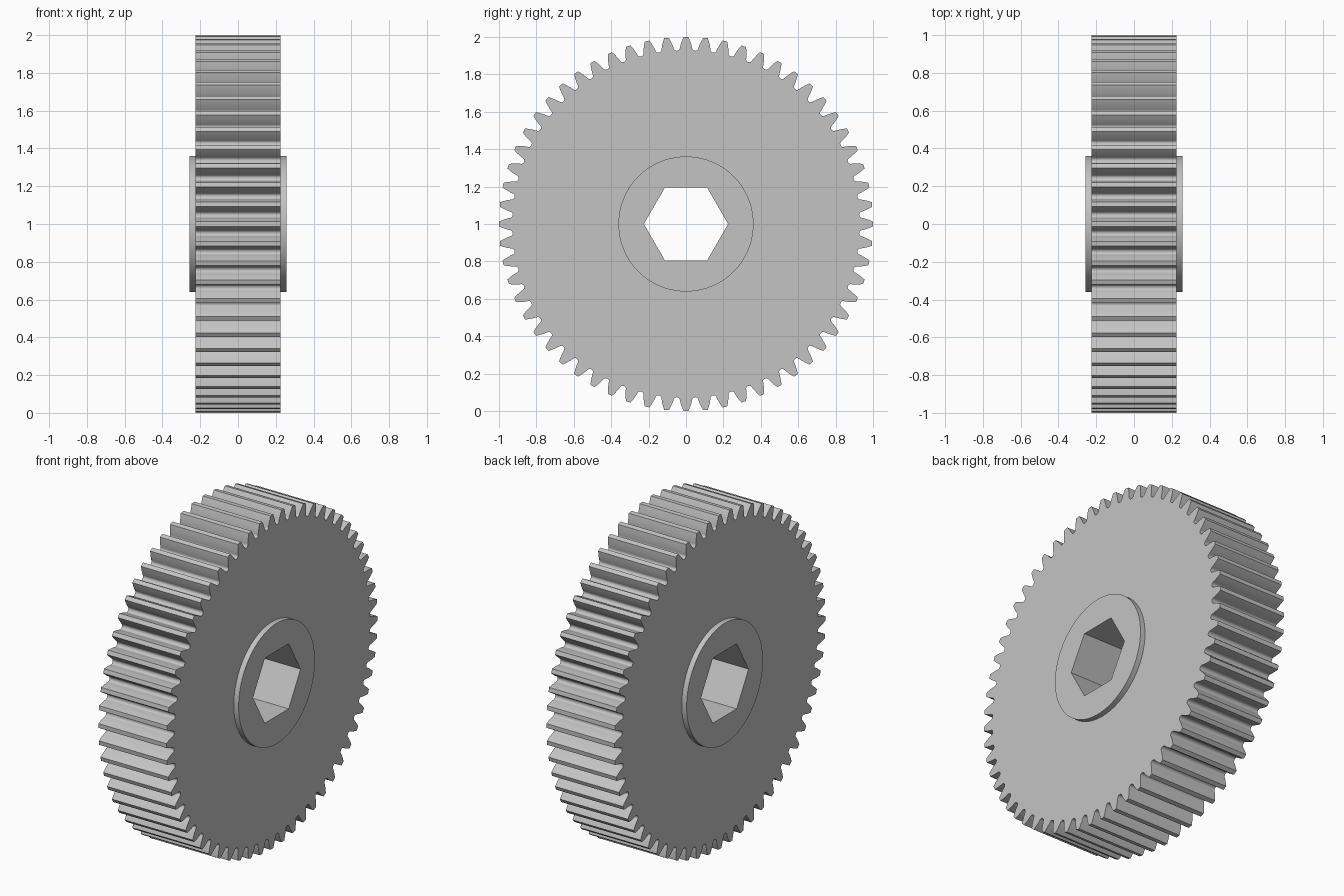
import bpy
import bmesh
from math import acos, cos, sin, tan, pi, radians

cube = bpy.data.objects.get("Cube")
if cube:
    bpy.data.objects.remove(cube, do_unlink=True)

TEETH = 60
TIP_R = 1.0
MODULE = 2 * TIP_R / (TEETH + 2)
PITCH_R = MODULE * TEETH / 2
ROOT_R = PITCH_R - 1.25 * MODULE
FILLET_R = ROOT_R + 0.015
PRESSURE = radians(20)
BODY_X = 0.225      # half width of the toothed wheel
HUB_X = 0.257       # half width over the raised hub
HUB_R = 0.361
HEX_APOTHEM = 0.195
PITCH_ANGLE = 2 * pi / TEETH


def inv(a):
    return tan(a) - a


def half_angle(r):
    """Half the angular tooth thickness of an involute tooth at radius r."""
    base = PITCH_R * cos(PRESSURE)
    return PITCH_ANGLE / 4 + inv(PRESSURE) - inv(acos(base / r))


# Half a tooth: involute flank, then a rounded root down to the valley
FLANK_STEPS, ROOT_STEPS = 5, 4
half = []
for i in range(FLANK_STEPS + 1):
    r = TIP_R + (FILLET_R - TIP_R) * i / FLANK_STEPS
    half.append((half_angle(r), r))
gap = PITCH_ANGLE / 2 - half_angle(FILLET_R)
for i in range(1, ROOT_STEPS + 1):
    t = pi / 2 * i / ROOT_STEPS
    half.append((PITCH_ANGLE / 2 - gap * cos(t), FILLET_R - (FILLET_R - ROOT_R) * sin(t)))

# Whole tooth, starting at the middle of its tip, repeated round the wheel
tooth = [(0, TIP_R)] + half + [(PITCH_ANGLE - a, r) for a, r in reversed(half[:-1])]
outline = [(a + k * PITCH_ANGLE, r) for k in range(TEETH) for a, r in tooth]


def hex_radius(a):
    return HEX_APOTHEM / cos((a + 1e-9) % (pi / 3) - pi / 6)


teeth_loop = outline
hub_loop = [(a, HUB_R) for a, r in outline]
bore_loop = [(a, hex_radius(a)) for a, r in outline]

# Loft through the loops: bore, hub, wheel face, teeth and back again
sections = [(bore_loop, -HUB_X), (hub_loop, -HUB_X), (hub_loop, -BODY_X), (teeth_loop, -BODY_X),
            (teeth_loop, BODY_X), (hub_loop, BODY_X), (hub_loop, HUB_X), (bore_loop, HUB_X)]
bm = bmesh.new()
rings = [[bm.verts.new((x, r * cos(a), r * sin(a))) for a, r in loop] for loop, x in sections]
count = len(outline)
for s, ring in enumerate(rings):
    following = rings[(s + 1) % len(rings)]
    for i in range(count):
        j = (i + 1) % count
        bm.faces.new((ring[i], ring[j], following[j], following[i]))
bmesh.ops.recalc_face_normals(bm, faces=bm.faces)

mesh = bpy.data.meshes.new("spur_gear")
bm.to_mesh(mesh)
bm.free()
mesh.shade_smooth()
mesh.set_sharp_from_angle(angle=radians(30))

# Single grey metal colour
grey = bpy.data.materials.new("light_grey")
grey.use_nodes = True
colour = (0.55, 0.55, 0.55, 1)
grey.diffuse_color = colour
grey.node_tree.nodes["Principled BSDF"].inputs["Base Color"].default_value = colour
mesh.materials.append(grey)

gear = bpy.data.objects.new("spur_gear", mesh)
gear.location.z = TIP_R
bpy.context.collection.objects.link(gear)
